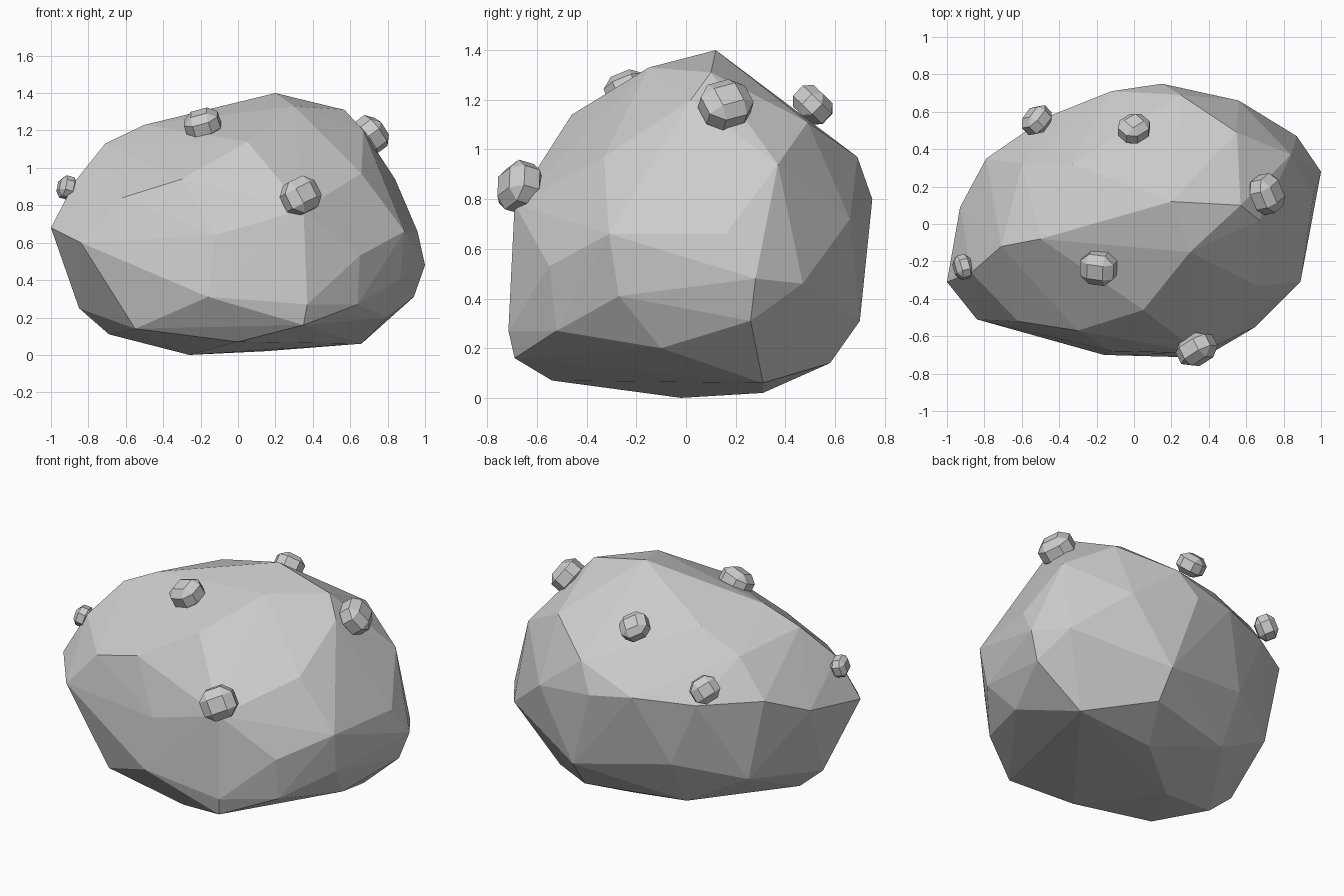
import bpy, bmesh, math
from mathutils import Vector, Matrix

if "Cube" in bpy.data.objects:
    bpy.data.objects.remove(bpy.data.objects["Cube"])

stone = bpy.data.materials.new("stone grey")
stone.diffuse_color = (0.6, 0.6, 0.6, 1)
stone.use_nodes = True
stone.node_tree.nodes["Principled BSDF"].inputs["Base Color"].default_value = stone.diffuse_color


def finish(bm, name):
    bmesh.ops.recalc_face_normals(bm, faces=bm.faces)
    mesh = bpy.data.meshes.new(name)
    bm.to_mesh(mesh)
    bm.free()
    mesh.materials.append(stone)
    obj = bpy.data.objects.new(name, mesh)
    bpy.context.collection.objects.link(obj)
    return obj


# Boulder: faceted hull around its main corners, from the base up
corners = [
    (-.26, -.02, 0), (.15, .31, .02), (.66, .31, .06), (0, -.54, .07), (-.69, -.15, .11),
    (-.55, -.5, .14), (.35, -.69, .16), (.8, -.1, .2), (.3, .58, .14), (-.3, .42, .13),
    (-.85, -.15, .25), (.37, -.715, .27), (.64, -.52, .27), (-.16, -.7, .31),
    (.94, .26, .31), (.3, .7, .31), (-.68, .35, .34),
    (.87, -.27, .41), (1, .28, .48), (.87, .47, .46), (-.84, -.51, .6), (-.3, .58, .42),
    (.65, -.55, .53), (.89, -.31, .66), (.96, .16, .66), (-1, -.31, .68), (-.12, -.68, .64),
    (-.93, .09, .74), (-.79, .35, .86), (.56, .66, .72), (.15, .75, .8), (-.12, .71, .84),
    (-.47, .57, .83), (.35, -.69, .78), (-.62, -.52, .84), (.84, .37, .94), (-.3, -.57, .94),
    (-.87, -.26, .93), (.25, .69, .97), (.66, -.33, .97), (-.6, .32, 1.08),
    (-.71, -.12, 1.13), (.05, -.46, 1.14), (.55, .49, 1.11), (-.5, -.08, 1.23),
    (.67, .02, 1.2), (-.33, .32, 1.2), (.57, .1, 1.31), (.3, -.15, 1.33), (.2, .12, 1.4),
]
bm = bmesh.new()
for c in corners:
    bm.verts.new(c)
bmesh.ops.convex_hull(bm, input=bm.verts)
loose = [v for v in bm.verts if not v.link_faces]
bmesh.ops.delete(bm, geom=loose, context='VERTS')
finish(bm, "boulder")


# Pebbles: chamfered blocks, slightly flattened along the direction they stick out
def pebble(name, centre, radius, roll):
    bm = bmesh.new()
    bmesh.ops.create_cube(bm, size=1.6)
    bmesh.ops.bevel(bm, geom=bm.edges[:], offset=0.42, segments=1,
                    affect='EDGES', profile=0.5)
    for v in bm.verts:
        v.co = v.co.lerp(v.co.normalized(), 0.6)
    outward = Vector(centre) - Vector((0, 0, .65))
    turn = outward.to_track_quat('Z', 'Y').to_matrix().to_4x4()
    bm.transform(Matrix.Translation(centre) @ turn @ Matrix.Rotation(roll, 4, 'Z')
                 @ Matrix.Diagonal((radius * 1.08, radius, radius * .8, 1)))
    finish(bm, name)


pebble("front_pebble", (.335, -.67, .85), .113, .4)
pebble("top_pebble", (-.19, -.235, 1.235), .105, .6)
pebble("right_pebble", (.71, .16, 1.18), .112, .3)
pebble("left_pebble", (-.915, -.23, .895), .07, .2)
pebble("back_pebble", (0, .51, 1.18), .092, .7)
pebble("back_left_pebble", (-.52, .555, .94), .09, .5)
